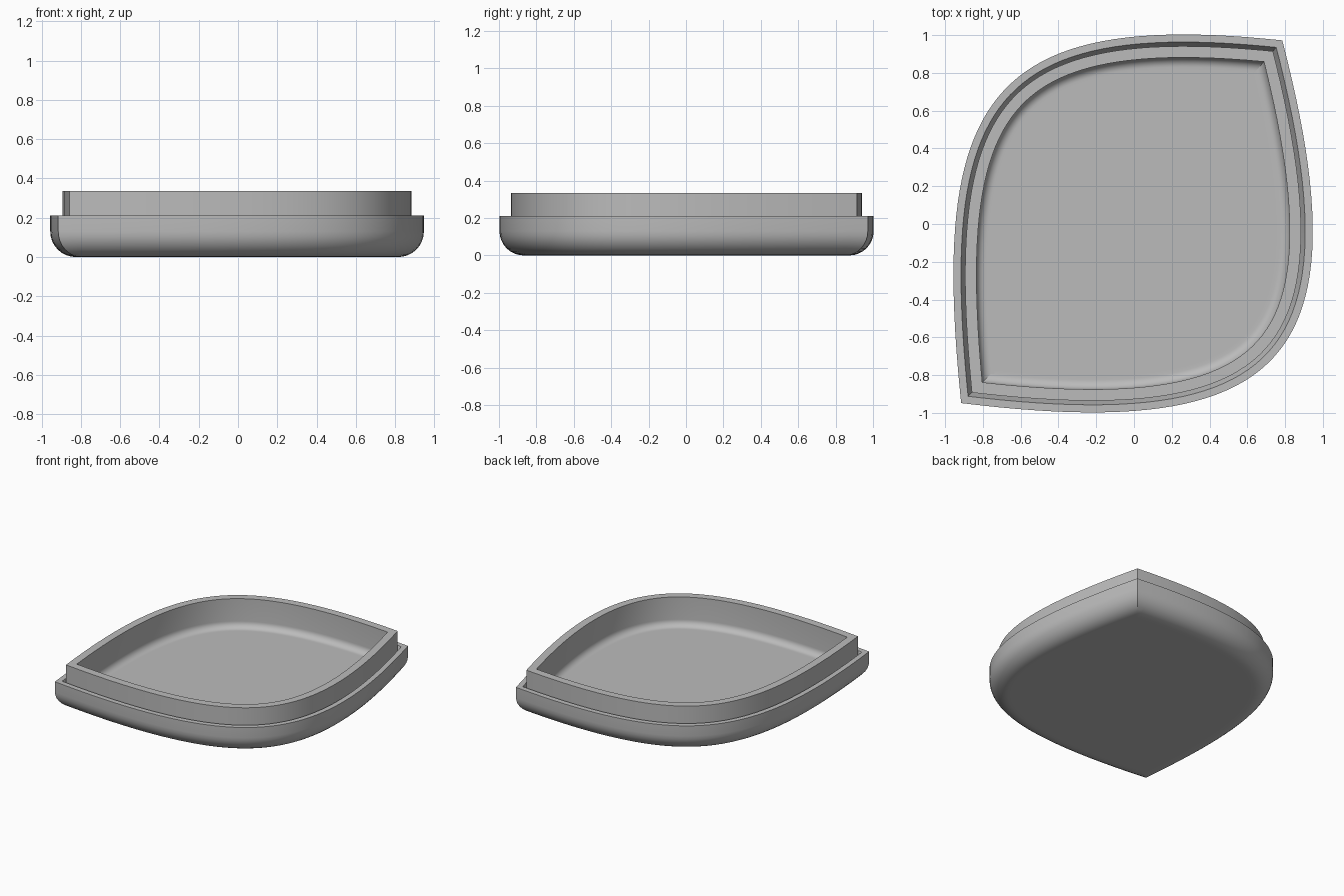
import bpy
import bmesh
from math import sin, cos, pi
from mathutils import Vector
from mathutils.geometry import interpolate_bezier

old = bpy.data.objects.get("Cube")
if old:
    bpy.data.objects.remove(old, do_unlink=True)

grey = bpy.data.materials.new("plain grey")
grey.use_nodes = True
grey.diffuse_color = (0.5, 0.5, 0.5, 1)
grey.node_tree.nodes["Principled BSDF"].inputs["Base Color"].default_value = (0.5, 0.5, 0.5, 1)

# Leaf outline: two curves meeting at two pointed tips, counter-clockwise
STEPS = 48
TIP_A, TIP_B = Vector((0.785, 0.972)), Vector((-0.915, -0.948))
back_curve = interpolate_bezier(TIP_A, Vector((-0.79, 1.14)), Vector((-1.08, 0.65)), TIP_B, STEPS + 1)
front_curve = interpolate_bezier(TIP_B, Vector((0.8, -1.16)), Vector((1.225, -0.72)), TIP_A, STEPS + 1)
outline = [p.to_2d() if len(p) == 3 else p for p in back_curve[:-1] + front_curve[:-1]]


def inset_outline(d):
    """Move the outline inward by d, with mitred tips."""
    ring = []
    for i, p in enumerate(outline):
        a = (p - outline[i - 1]).normalized()
        b = (outline[(i + 1) % len(outline)] - p).normalized()
        n1, n2 = Vector((-a.y, a.x)), Vector((-b.y, b.x))
        ring.append(p + (n1 + n2) * d / (1 + n1.dot(n2)))
    return ring


def loft(name, profile, cap_first=False, cap_last=False):
    """Sweep a profile of (inset, height) pairs around the outline."""
    bm = bmesh.new()
    rings = [[bm.verts.new((p.x, p.y, z)) for p in inset_outline(d)] for d, z in profile]
    count = len(outline)
    for low, high in zip(rings, rings[1:]):
        for i in range(count):
            j = (i + 1) % count
            bm.faces.new((low[i], low[j], high[j], high[i]))
    if cap_first:
        bm.faces.new(rings[0][::-1])
    if cap_last:
        bm.faces.new(rings[-1])
    mesh = bpy.data.meshes.new(name)
    bm.to_mesh(mesh)
    bm.free()
    mesh.materials.append(grey)
    obj = bpy.data.objects.new(name, mesh)
    bpy.context.collection.objects.link(obj)
    bpy.ops.object.select_all(action="DESELECT")
    obj.select_set(True)
    bpy.context.view_layer.objects.active = obj
    bpy.ops.object.shade_smooth_by_angle(angle=pi / 6)
    return obj


def fillet(d, z, r, start, end, n=8):
    """Quarter arc of (inset, height) points around a centre."""
    angles = [start + (end - start) * k / n for k in range(n + 1)]
    return [(d + r * cos(t), z + r * sin(t)) for t in angles]


# Outer tray: flat base, rounded lower edge, flat rim, sloped groove
R = 0.13
tray_profile = [(0.16, 0)] + fillet(R, R, R, 1.5 * pi, pi)
tray_profile += [(0, 0.21), (0.04, 0.21), (0.062, 0.14)]
loft("outer_tray", tray_profile, cap_first=True)

# Inner liner: raised wall, flat top, filleted floor
FLOOR, F = 0.11, 0.05
liner_profile = [(0.062, 0.14), (0.062, 0.335), (0.122, 0.335)]
liner_profile += fillet(0.122 + F, FLOOR + F, F, pi, 1.5 * pi) + [(0.19, FLOOR)]
loft("inner_liner", liner_profile, cap_last=True)
